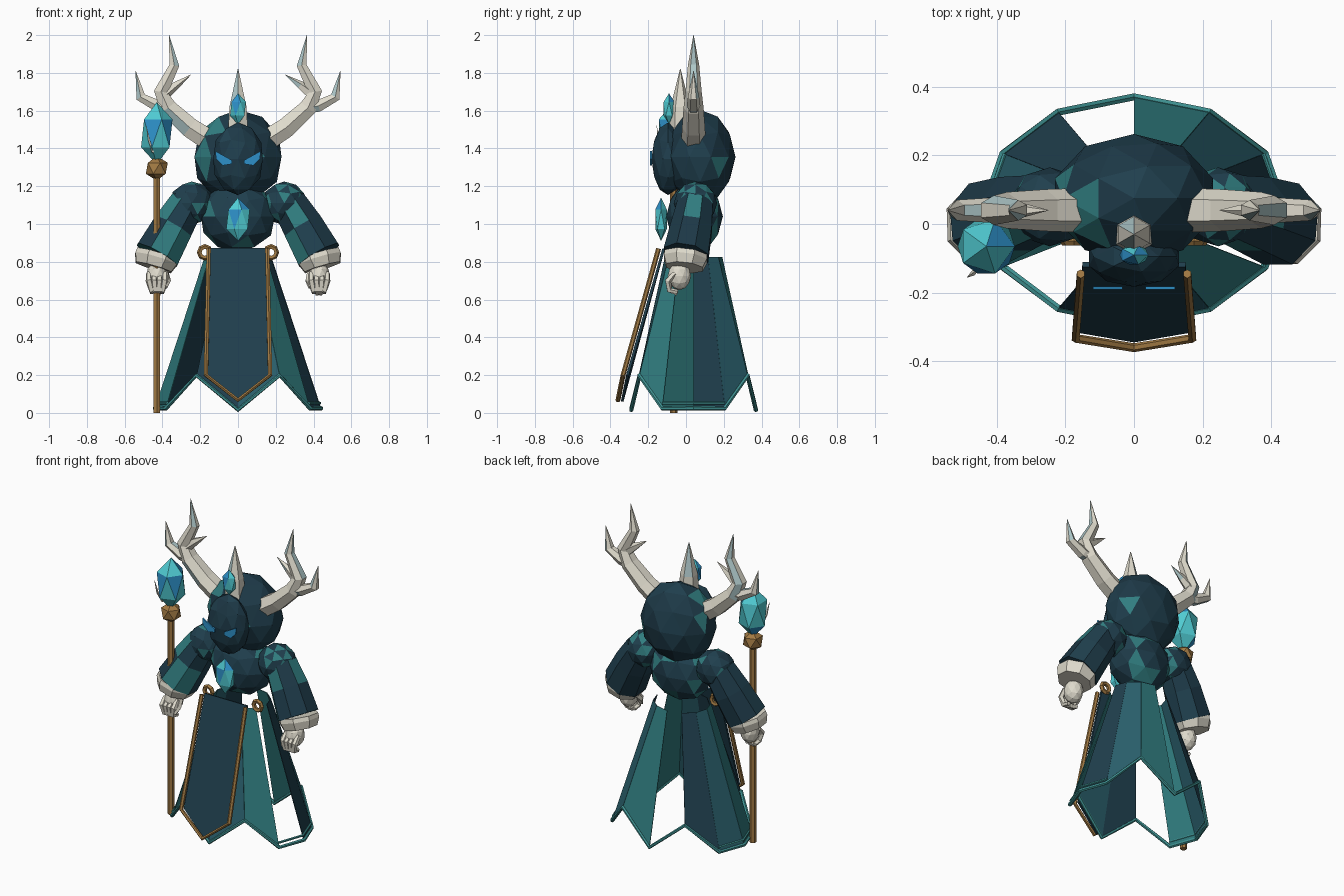
import bpy, bmesh, math, random
from mathutils import Vector, Matrix

if "Cube" in bpy.data.objects:
    bpy.data.objects.remove(bpy.data.objects["Cube"])

random.seed(5)


def mat(name, r, g, b):
    m = bpy.data.materials.new(name)
    m.diffuse_color = (r, g, b, 1)
    m.use_nodes = True
    m.node_tree.nodes["Principled BSDF"].inputs["Base Color"].default_value = m.diffuse_color
    return m


DEEP = mat("deep navy", .012, .040, .062)
NAVY = mat("navy cloth", .014, .050, .076)
MID = mat("blue teal cloth", .024, .12, .155)
TEAL = mat("teal cloth", .03, .205, .215)
TRIM = mat("light teal trim", .05, .29, .29)
BONE = mat("bone", .74, .71, .61)
PALE = mat("pale blue bone", .42, .57, .58)
GOLD = mat("bronze", .36, .195, .057)
CYAN = mat("cyan crystal", .08, .60, .65)
BLUE = mat("bright blue", .027, .28, .58)

ROBE = [(DEEP, 4), (NAVY, 4), (TEAL, 2)]
ANTLER = [(BONE, 7), (PALE, 1)]
CRYSTAL = [(CYAN, 4), (BLUE, 1)]


def finish(bm, name, palette, normals=True):
    """Write the mesh; a palette of several colours is scattered over its facets."""
    if not isinstance(palette, list):
        palette = [(palette, 1)]
    if normals:
        bmesh.ops.recalc_face_normals(bm, faces=bm.faces)
    slots = [i for i, (m, w) in enumerate(palette) for _ in range(w)]
    for f in bm.faces:
        f.material_index = random.choice(slots)
    me = bpy.data.meshes.new(name)
    bm.to_mesh(me)
    bm.free()
    for m, w in palette:
        me.materials.append(m)
    ob = bpy.data.objects.new(name, me)
    bpy.context.collection.objects.link(ob)
    return ob


def ball(name, pos, size, palette, sub=2):
    """Faceted ball; sub=1 gives a twenty-sided crystal."""
    bm = bmesh.new()
    bmesh.ops.create_icosphere(bm, subdivisions=sub, radius=1)
    bmesh.ops.transform(bm, verts=bm.verts,
                        matrix=Matrix.Translation(pos) @ Matrix.Diagonal((*size, 1)))
    return finish(bm, name, palette)


def tube(name, pts, radii, palette, n=6, closed=False, ref=(0, 1, 0)):
    """Sweep an n-sided section along points with one radius per point."""
    bm = bmesh.new()
    pts = [Vector(p) for p in pts]
    if not isinstance(radii, (list, tuple)):
        radii = [radii] * len(pts)
    last, rings = len(pts) - 1, []
    for i, p in enumerate(pts):
        a = pts[i - 1] if i or closed else p
        b = pts[(i + 1) % len(pts)] if i < last or closed else p
        t = (b - a).normalized()
        u = t.cross(Vector(ref)).normalized()
        v = u.cross(t)
        ring = []
        for k in range(n):
            w = 2 * math.pi * (k + .5) / n
            ring.append(bm.verts.new(p + radii[i] * (u * math.cos(w) + v * math.sin(w))))
        rings.append(ring)
    for i in range(len(pts) if closed else last):
        r, q = rings[i], rings[(i + 1) % len(pts)]
        for k in range(n):
            bm.faces.new((r[k], r[(k + 1) % n], q[(k + 1) % n], q[k]))
    if not closed:
        bm.faces.new(rings[0])
        bm.faces.new(rings[-1])
    return finish(bm, name, palette)


def plate(name, pts, palette, thick=.004):
    bm = bmesh.new()
    bm.faces.new([bm.verts.new(p) for p in pts])
    ob = finish(bm, name, palette, False)
    s = ob.modifiers.new("thickness", 'SOLIDIFY')
    s.thickness, s.offset = thick, 0
    return ob


# Head and torso
ball("hood", (0, .075, 1.355), (.242, .187, .25), ROBE)
ball("face", (0, -.095, 1.345), (.138, .088, .192), [(DEEP, 3), (NAVY, 2)])
ball("torso", (0, .045, 1.04), (.205, .15, .19), ROBE)
ball("chest_gem", (0, -.132, 1.025), (.07, .036, .115), [(CYAN, 7), (BLUE, 1)], 1)
ball("brow_gem", (0, -.09, 1.61), (.047, .033, .082), CRYSTAL, 1)
tube("brow_horn", [(0, -.03, 1.5), (0, -.03, 1.62), (0, -.03, 1.82)],
     [.06, .052, .002], ANTLER)

for s, side in ((-1, "left"), (1, "right")):
    # Eye slit
    plate(side + "_eye", [(s * .033, -.186, 1.338), (s * .12, -.186, 1.386),
                          (s * .116, -.186, 1.345), (s * .08, -.186, 1.31),
                          (s * .033, -.186, 1.318)], BLUE, .0095)

    # Antler with an outer fork and a short inner spike
    Y = .04
    tube(side + "_antler", [(s * .17, Y, 1.455), (s * .255, Y, 1.51), (s * .37, Y, 1.615),
                            (s * .408, Y, 1.70), (s * .337, Y, 1.84), (s * .365, Y, 2.0)],
         [.064, .061, .053, .043, .03, .001], ANTLER)
    tube(side + "_antler_fork", [(s * .36, Y, 1.615), (s * .425, Y, 1.625),
                                 (s * .515, Y, 1.672), (s * .542, Y, 1.81)],
         [.036, .036, .03, .001], ANTLER)
    tube(side + "_antler_spike", [(s * .40, Y, 1.68), (s * .33, Y, 1.735), (s * .25, Y, 1.79)],
         [.034, .023, .001], ANTLER, 5)

    # Arm: shoulder, sleeve, cuff and fist
    ball(side + "_shoulder", (s * .245, .05, 1.11), (.118, .115, .115), ROBE)
    tube(side + "_sleeve", [(s * .27, .05, 1.11), (s * .345, .03, .985), (s * .428, .0, .835)],
         [.10, .117, .129], ROBE, 8)
    tube(side + "_cuff", [(s * .427, .0, .838), (s * .434, -.003, .815), (s * .447, -.008, .770)],
         [.122, .124, .105], BONE, 8)
    ball(side + "_hand", (s * .43, -.035, .725), (.056, .062, .075), BONE)
    for i in range(4):
        x, tip = s * (.388 + .028 * i), s * (.40 + .019 * i)
        tube(side + "_finger", [(x, -.06, .74), (x, -.096, .70), (tip, -.088, .65),
                                (tip, -.045, .628 + .008 * abs(i - 1.5))],
             [.015, .018, .017, .013], BONE, 5, ref=(1, 0, 0))
    tube(side + "_thumb", [(s * .385, -.04, .74), (s * .373, -.07, .70), (s * .385, -.095, .665)],
         [.02, .018, .013], BONE, 5, ref=(0, 0, 1))

    # Ring at the waist
    tube(side + "_waist_ring", [(s * .175 + .029 * math.cos(a), -.05, .85 + .03 * math.sin(a))
                                for a in [k * math.pi / 4 for k in range(8)]],
         .014, GOLD, 5, True)

    # Second trim band along the side of the hem
    tube(side + "_hem_band", [(s * .375, -.125, .052), (s * .433, .04, .052),
                              (s * .375, .205, .052)], .008, TRIM, 6, ref=(0, 0, 1))


# Skirt of hanging panels; every fourth one is left open
def ellipse(k, rx, ry, z):
    a = math.radians(30 * k)
    return Vector((rx * math.cos(a), .04 + ry * math.sin(a), z))


HEM = {0: .02, 1: .02, 2: .195, 3: .012}
hem = []
for k in range(12):
    fold = k if k <= 3 else 6 - k if k <= 6 else k - 6 if k <= 9 else 12 - k
    hem.append(ellipse(k, .44, .33, HEM[fold]))
for k in range(12):
    if k % 4 == 3:
        continue
    plate("skirt_panel", [ellipse(k, .175, .15, .825), ellipse(k + 1, .175, .15, .825),
                          hem[(k + 1) % 12], hem[k]], (NAVY, MID, TEAL)[k % 4])
tube("skirt_hem", [p + Vector((0, 0, .004)) for p in hem], .012, TRIM, 6, True, (0, 0, 1))

# Front apron and its bronze border
plate("apron", [(-.15, -.118, .87), (.15, -.118, .87), (.163, -.31, .20),
                (0, -.338, .06), (-.163, -.31, .20)], NAVY, .014)
tube("apron_border", [(-.155, -.145, .87), (-.17, -.333, .20), (0, -.36, .068),
                      (.17, -.333, .20), (.155, -.145, .87)], .013, GOLD, 6)

# Staff with socket, crystal and a small prong
SX, SY = -.43, -.065
tube("staff", [(SX, SY, 0), (SX, SY, 1.28)], .02, GOLD, 6)
ball("staff_socket", (SX, SY, 1.295), (.065, .065, .065), GOLD, 1)
ball("staff_crystal", (SX, SY, 1.48), (.093, .093, .165), [(CYAN, 3), (BLUE, 1)], 1)
tube("staff_prong", [(SX - .02, SY - .055, 1.38), (SX - .04, SY - .08, 1.44),
                     (SX - .055, SY - .09, 1.52)], [.008, .007, .001], BONE, 4)
